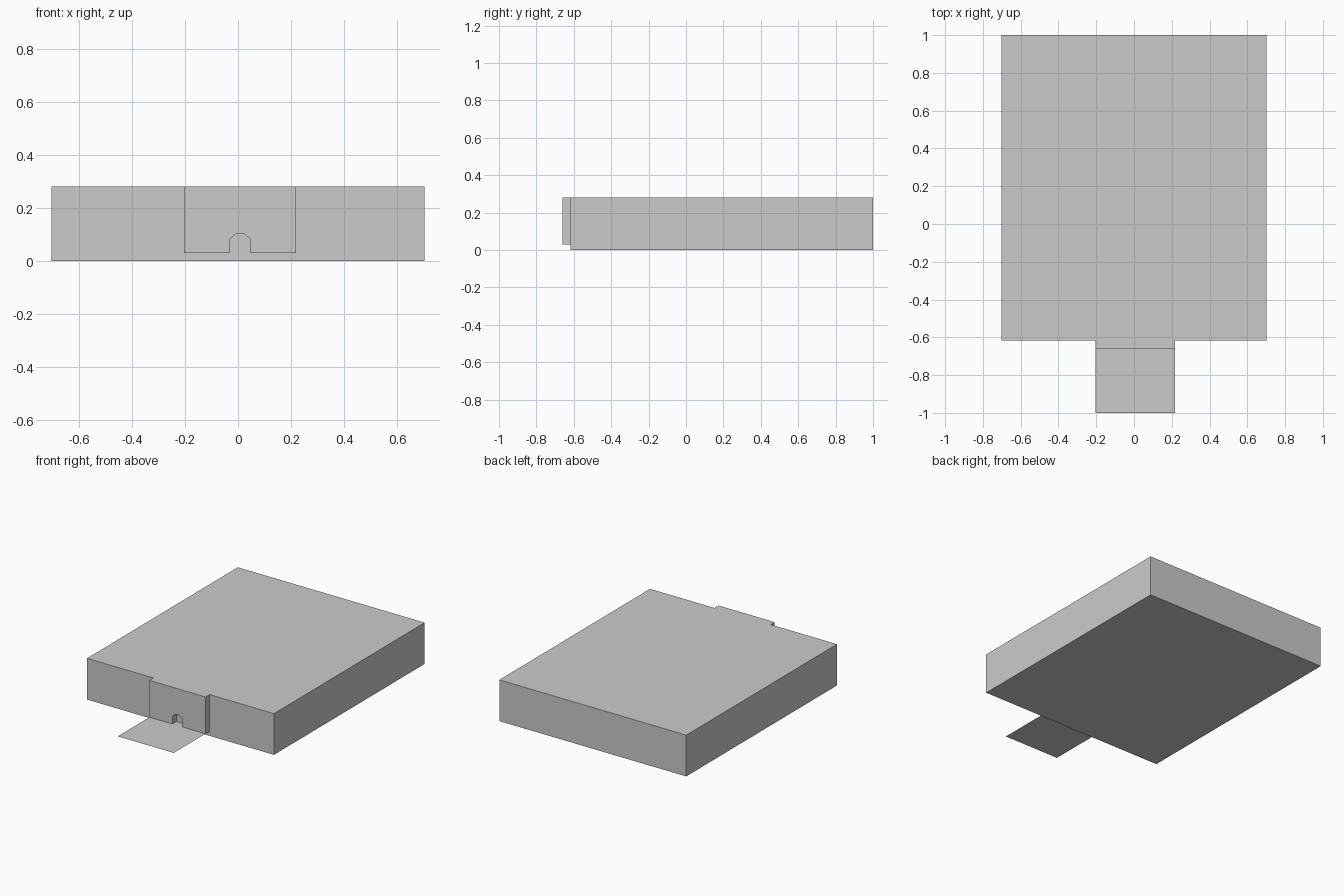
import bpy, bmesh

if "Cube" in bpy.data.objects:
    bpy.data.objects.remove(bpy.data.objects["Cube"])


def extrude_profile(name, profile, y0, y1, open_below=None):
    """Extrude an x-z outline along y; optionally drop downward faces at a height."""
    bm = bmesh.new()
    face = bm.faces.new([bm.verts.new((x, y0, z)) for x, z in profile])
    geom = bmesh.ops.extrude_face_region(bm, geom=[face])["geom"]
    moved = [g for g in geom if isinstance(g, bmesh.types.BMVert)]
    bmesh.ops.translate(bm, verts=moved, vec=(0, y1 - y0, 0))
    bmesh.ops.recalc_face_normals(bm, faces=bm.faces)
    if open_below is not None:
        low = [f for f in bm.faces
               if all(abs(v.co.z - open_below) < 1e-5 for v in f.verts)]
        bmesh.ops.delete(bm, geom=low, context='FACES_ONLY')
    return finish(name, bm)


def finish(name, bm):
    mesh = bpy.data.meshes.new(name)
    bm.to_mesh(mesh)
    bm.free()
    obj = bpy.data.objects.new(name, mesh)
    bpy.context.collection.objects.link(obj)
    return obj


HALF_W, TOP = 0.702, 0.28
FRONT, PANEL_FRONT = -0.617, -0.66
FLOOR = 0.03
LEFT, RIGHT = -0.203, 0.218

# Main block
extrude_profile("main_block",
                [(-HALF_W, 0), (HALF_W, 0), (HALF_W, TOP), (-HALF_W, TOP)],
                FRONT, 1.0)

# Front panel with a small faceted arch cut up from its lower edge
arch = [(-0.03, FLOOR), (-0.03, 0.083), (-0.008, 0.102),
        (0.024, 0.102), (0.046, 0.083), (0.046, FLOOR)]
extrude_profile("front_panel",
                [(LEFT, FLOOR)] + arch + [(RIGHT, FLOOR), (RIGHT, TOP), (LEFT, TOP)],
                PANEL_FRONT, FRONT, open_below=FLOOR)

# Thin doorstep sheet, running under the panel to the block
bm = bmesh.new()
bm.faces.new([bm.verts.new((x, y, FLOOR)) for x, y in
              ((LEFT, -1), (RIGHT, -1), (RIGHT, FRONT), (LEFT, FRONT))])
finish("doorstep_sheet", bm)
